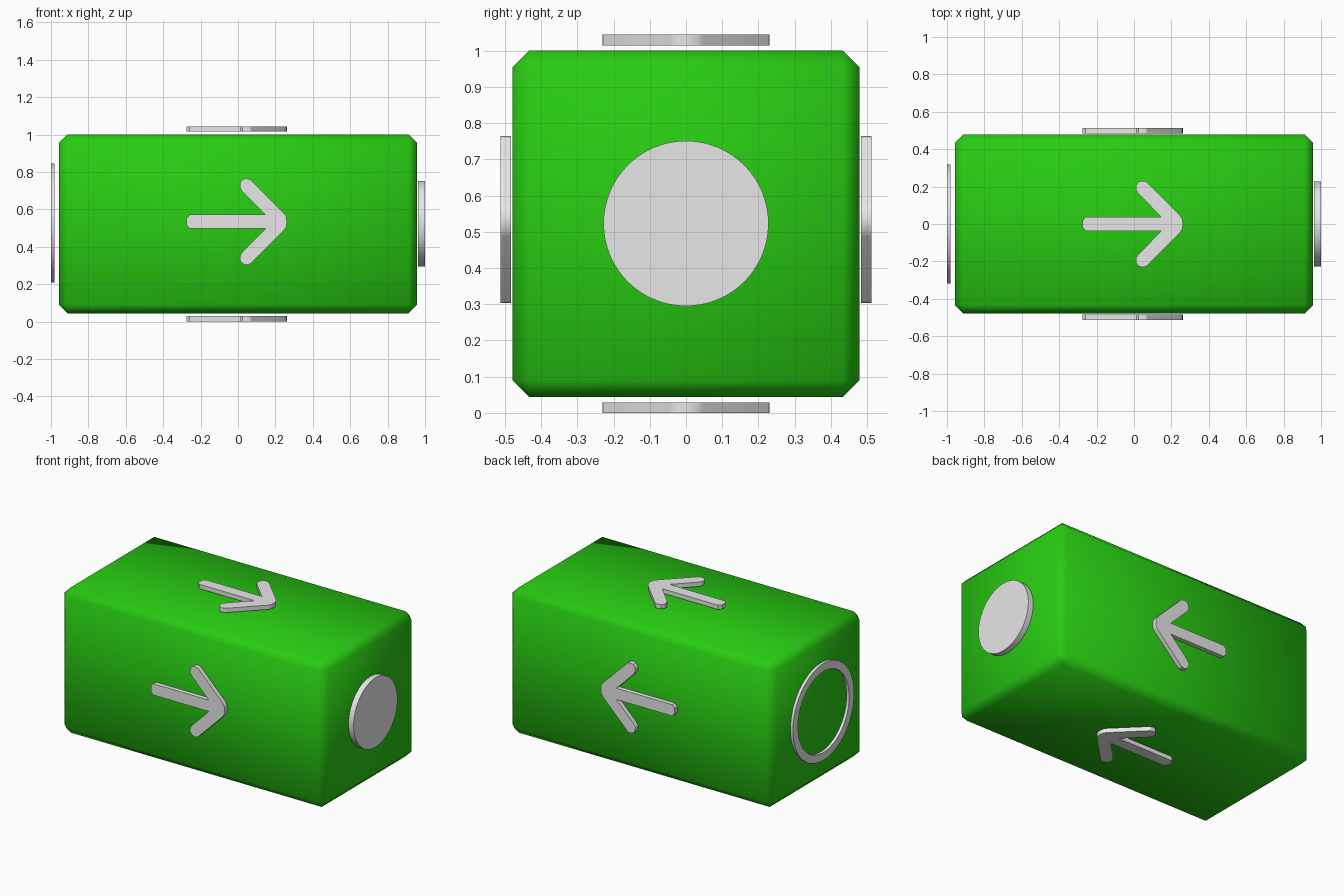
import bpy, bmesh, math
from mathutils import Matrix, Vector

if "Cube" in bpy.data.objects:
    bpy.data.objects.remove(bpy.data.objects["Cube"])

CZ = 0.522  # height of the block centre


def material(name, color):
    m = bpy.data.materials.new(name)
    m.diffuse_color = (*color, 1)
    m.use_nodes = True
    m.node_tree.nodes["Principled BSDF"].inputs["Base Color"].default_value = m.diffuse_color
    return m


green = material("bright green", (0.021, 0.60, 0.006))
grey = material("light grey", (0.8, 0.8, 0.8))


def finish(name, bm, mat, angle=None):
    bmesh.ops.recalc_face_normals(bm, faces=bm.faces)
    me = bpy.data.meshes.new(name)
    bm.to_mesh(me)
    bm.free()
    me.materials.append(mat)
    ob = bpy.data.objects.new(name, me)
    bpy.context.collection.objects.link(ob)
    bpy.ops.object.select_all(action='DESELECT')
    ob.select_set(True)
    bpy.context.view_layer.objects.active = ob
    if angle is None:
        bpy.ops.object.shade_smooth()
    else:
        bpy.ops.object.shade_smooth_by_angle(angle=math.radians(angle))
    return ob


def extrude_up(bm, faces, height):
    r = bmesh.ops.extrude_face_region(bm, geom=faces)
    verts = [g for g in r["geom"] if isinstance(g, bmesh.types.BMVert)]
    bmesh.ops.translate(bm, verts=verts, vec=(0, 0, height))


# Block body: chamfered box, shaded smooth all over
bm = bmesh.new()
bmesh.ops.create_cube(bm, size=1)
bmesh.ops.scale(bm, vec=(1.916, 0.958, 0.956), verts=bm.verts)
bmesh.ops.bevel(bm, geom=bm.edges[:], offset=0.046, segments=1,
                affect='EDGES', profile=0.5)
bmesh.ops.translate(bm, vec=(0, 0, CZ), verts=bm.verts)
finish("block_body", bm, green)

# Arrows: half outline mirrored about the shaft, one per long side
HALF = [(-0.275, 0.018), (-0.258, 0.037), (0.147, 0.037), (0.022, 0.163),
        (0.010, 0.183), (0.011, 0.207), (0.025, 0.226), (0.045, 0.231),
        (0.066, 0.226), (0.245, 0.047), (0.258, 0.028), (0.262, 0.0)]


def arrow(name, turn, lift, centre_z):
    bm = bmesh.new()
    outline = HALF + [(x, -y) for x, y in reversed(HALF[:-1])]
    face = bm.faces.new([bm.verts.new((x, y, lift)) for x, y in outline])
    extrude_up(bm, [face], 0.029)
    bm.transform(Matrix.Translation((0, 0, centre_z)) @
                 Matrix.Rotation(math.radians(turn), 4, 'X'))
    finish(name, bm, grey, 30)


arrow("arrow_top", 0, 0.493, CZ)
arrow("arrow_bottom", 180, 0.493, CZ)
arrow("arrow_front", 90, 0.483, 0.534)
arrow("arrow_back", -90, 0.483, 0.534)


# Disc on the right end
bm = bmesh.new()
bmesh.ops.create_cone(bm, cap_ends=True, segments=64, radius1=0.228,
                      radius2=0.228, depth=0.037)
bm.transform(Matrix.Translation((0.9815, 0, 0.523)) @
             Matrix.Rotation(math.pi / 2, 4, 'Y'))
finish("end_disc", bm, grey, 30)

# Open ring on the left end
bm = bmesh.new()
N = 64
loops = [[bm.verts.new((x, r * math.cos(2 * math.pi * i / N),
                        0.527 + r * math.sin(2 * math.pi * i / N)))
          for i in range(N)]
         for x, r in ((-1.0, 0.318), (-0.981, 0.318),
                      (-0.981, 0.266), (-1.0, 0.266))]
for k in range(4):
    a, b = loops[k], loops[(k + 1) % 4]
    for i in range(N):
        j = (i + 1) % N
        bm.faces.new((a[i], a[j], b[j], b[i]))
finish("end_ring", bm, grey, 30)
